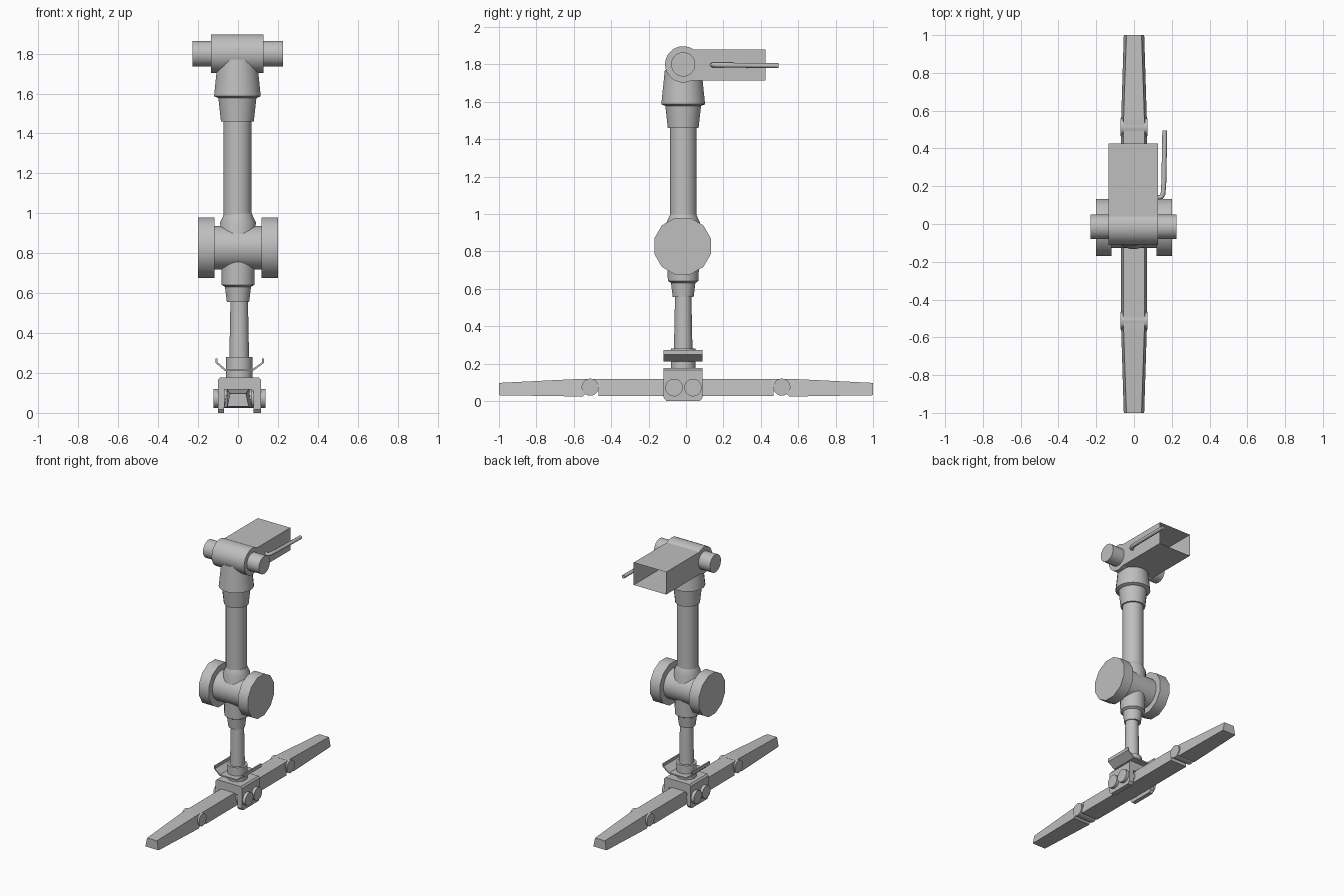
import bpy, bmesh, math
from mathutils import Vector

cube = bpy.data.objects.get("Cube")
if cube:
    bpy.data.objects.remove(cube, do_unlink=True)

grey = bpy.data.materials.new("plain grey")
grey.use_nodes = True
GREY = (0.52, 0.52, 0.52, 1)
grey.diffuse_color = GREY
grey.node_tree.nodes["Principled BSDF"].inputs["Base Color"].default_value = GREY

CY = -0.015   # depth of the column axis


def finish(name, bm, smooth=False, closed=True):
    if closed:
        bmesh.ops.recalc_face_normals(bm, faces=bm.faces)
    mesh = bpy.data.meshes.new(name)
    bm.to_mesh(mesh)
    bm.free()
    obj = bpy.data.objects.new(name, mesh)
    bpy.context.collection.objects.link(obj)
    mesh.materials.append(grey)
    if smooth:
        bpy.ops.object.select_all(action='DESELECT')
        obj.select_set(True)
        bpy.context.view_layer.objects.active = obj
        bpy.ops.object.shade_smooth_by_angle(angle=math.radians(35))
    return obj


def loft(bm, rings, caps=True):
    """Skin a list of equal-length point rings."""
    loops = [[bm.verts.new(p) for p in ring] for ring in rings]
    n = len(loops[0])
    for a, b in zip(loops, loops[1:]):
        for i in range(n):
            j = (i + 1) % n
            bm.faces.new((a[i], a[j], b[j], b[i]))
    if caps:
        bm.faces.new(loops[0][::-1])
        bm.faces.new(loops[-1])


def lathe(name, profile, centre, axis='z', sides=24):
    """Turn (radius, position) pairs about an upright or sideways axis."""
    rings = []
    c = Vector(centre)
    for r, t in profile:
        ring = []
        for i in range(sides):
            a = math.tau * (i + 0.5) / sides
            u, v = r * math.cos(a), r * math.sin(a)
            ring.append(c + Vector((u, v, t) if axis == 'z' else (t, u, v)))
        rings.append(ring)
    bm = bmesh.new()
    loft(bm, rings)
    return finish(name, bm, smooth=True)


def extrude_y(name, outline, y0, y1):
    """Extrude an (x, z) outline along the depth."""
    bm = bmesh.new()
    loft(bm, [[(x, y, z) for x, z in outline] for y in (y0, y1)])
    return finish(name, bm)


def trapezoid(y, bottom, top, z0, z1):
    return [(-bottom, y, z0), (bottom, y, z0), (top, y, z1), (-top, y, z1)]


# Head: sideways barrel with a pin, and an open-ended box behind it
HEAD = (-0.004, CY, 1.8)
lathe("head_barrel", [(0.097, -0.132), (0.097, 0.132)], HEAD, 'x', 32)
lathe("head_pin", [(0.065, -0.225), (0.065, 0.229)], HEAD, 'x')
bm = bmesh.new()
box = [(-0.136, 1.715), (0.128, 1.715), (0.128, 1.88), (-0.136, 1.88)]
loft(bm, [[(x, y, z) for x, z in box] for y in (0.0, 0.425)], caps=False)
finish("head_box", bm)

# Bent side rod
curve = bpy.data.curves.new("side_rod", 'CURVE')
curve.dimensions = '3D'
curve.bevel_depth = 0.013
curve.bevel_resolution = 2
curve.use_fill_caps = True
spline = curve.splines.new('POLY')
path = [(0.12, 0.14, 1.797), (0.145, 0.143, 1.797), (0.154, 0.16, 1.797),
        (0.158, 0.22, 1.796), (0.163, 0.495, 1.793)]
spline.points.add(len(path) - 1)
for point, co in zip(spline.points, path):
    point.co = (*co, 1)
curve.materials.append(grey)
rod = bpy.data.objects.new("side_rod", curve)
bpy.context.collection.objects.link(rod)

# Column, from the neck down to the foot
COLUMN = (-0.003, CY, 0)
lathe("neck_cone", [(0.09, 1.575), (0.118, 1.587), (0.099, 1.77)], COLUMN)
lathe("neck_collar", [(0.083, 1.46), (0.097, 1.585)], COLUMN)
lathe("upper_tube", [(0.071, 0.9), (0.071, 1.5)], COLUMN)
lathe("elbow_collar", [(0.056, 0.555), (0.066, 0.632), (0.083, 0.642),
                       (0.085, 0.75), (0.09, 0.955), (0.07, 0.998)],
      (0, CY, 0))
lathe("lower_rod", [(0.05, 0.27), (0.044, 0.57)], (0.006, CY, 0))
lathe("ankle_collar", [(0.067, 0.16), (0.067, 0.28)], (0.006, CY, 0))

# Elbow: spool with a faceted disc at each end
ELBOW = (0, CY - 0.003, 0.828)
lathe("elbow_spool", [(0.109, -0.13), (0.109, 0.13)], ELBOW, 'x', 32)
for side, name in ((1, "left_elbow_disc"), (-1, "right_elbow_disc")):
    lathe(name, [(0.157, side * 0.119), (0.157, side * 0.2)], ELBOW, 'x', 12)

# Bent sheet clip around the ankle
bm = bmesh.new()
bend = [(-0.107, 0.273), (-0.107, 0.252), (-0.065, 0.215),
        (0.075, 0.215), (0.125, 0.252), (0.125, 0.273)]
front, back = [[bm.verts.new((x, y, z)) for x, z in bend]
               for y in (CY - 0.104, CY + 0.104)]
for i in range(len(bend) - 1):
    bm.faces.new((front[i], front[i + 1], back[i + 1], back[i]))
clip = finish("ankle_clip", bm, closed=False)
solid = clip.modifiers.new("thickness", 'SOLIDIFY')
solid.thickness = 0.01
solid.offset = 0

# Foot hub: top plate, two cheeks with clipped lower corners, and bolts
extrude_y("hub_top", [(-0.1, 0.11), (0.115, 0.11), (0.115, 0.165),
                      (0.105, 0.177), (-0.09, 0.177), (-0.1, 0.165)],
          CY - 0.104, CY + 0.104)
for x0, x1, name in ((-0.1, -0.07, "right_hub_cheek"),
                     (0.078, 0.115, "left_hub_cheek")):
    cheek = [(-0.104, 0.12), (-0.104, 0.018), (-0.09, 0.0),
             (0.09, 0.0), (0.104, 0.018), (0.104, 0.12)]
    bm = bmesh.new()
    loft(bm, [[(x, CY + y, z) for y, z in cheek] for x in (x0, x1)])
    finish(name, bm)
for y, name in ((-0.064, "front_hub_bolt"), (0.037, "back_hub_bolt")):
    lathe(name, [(0.047, -0.122), (0.047, 0.137)], (0, y, 0.072), 'x')

# Foot bar: straight middle, hinges and tapering toes
bm = bmesh.new()
loft(bm, [trapezoid(y, 0.068, 0.056, 0.026, 0.117) for y in (-0.468, 0.468)])
finish("foot_bar", bm)
for side, name in ((-1, "front"), (1, "back")):
    lathe(name + "_toe_hinge", [(0.046, -0.071), (0.046, 0.071)],
          (0, side * 0.512, 0.074), 'x')
    bm = bmesh.new()
    loft(bm, [trapezoid(side * 0.5, 0.068, 0.056, 0.074, 0.119),
              trapezoid(side * 0.552, 0.068, 0.055, 0.024, 0.119),
              trapezoid(side * 1.0, 0.054, 0.04, 0.031, 0.097)])
    finish(name + "_toe", bm)
    # Bridge over the hinge gap
    bm = bmesh.new()
    loft(bm, [trapezoid(side * y, 0.068, 0.056, 0.074, 0.117)
              for y in (0.46, 0.505)])
    finish(name + "_hinge_bridge", bm)
